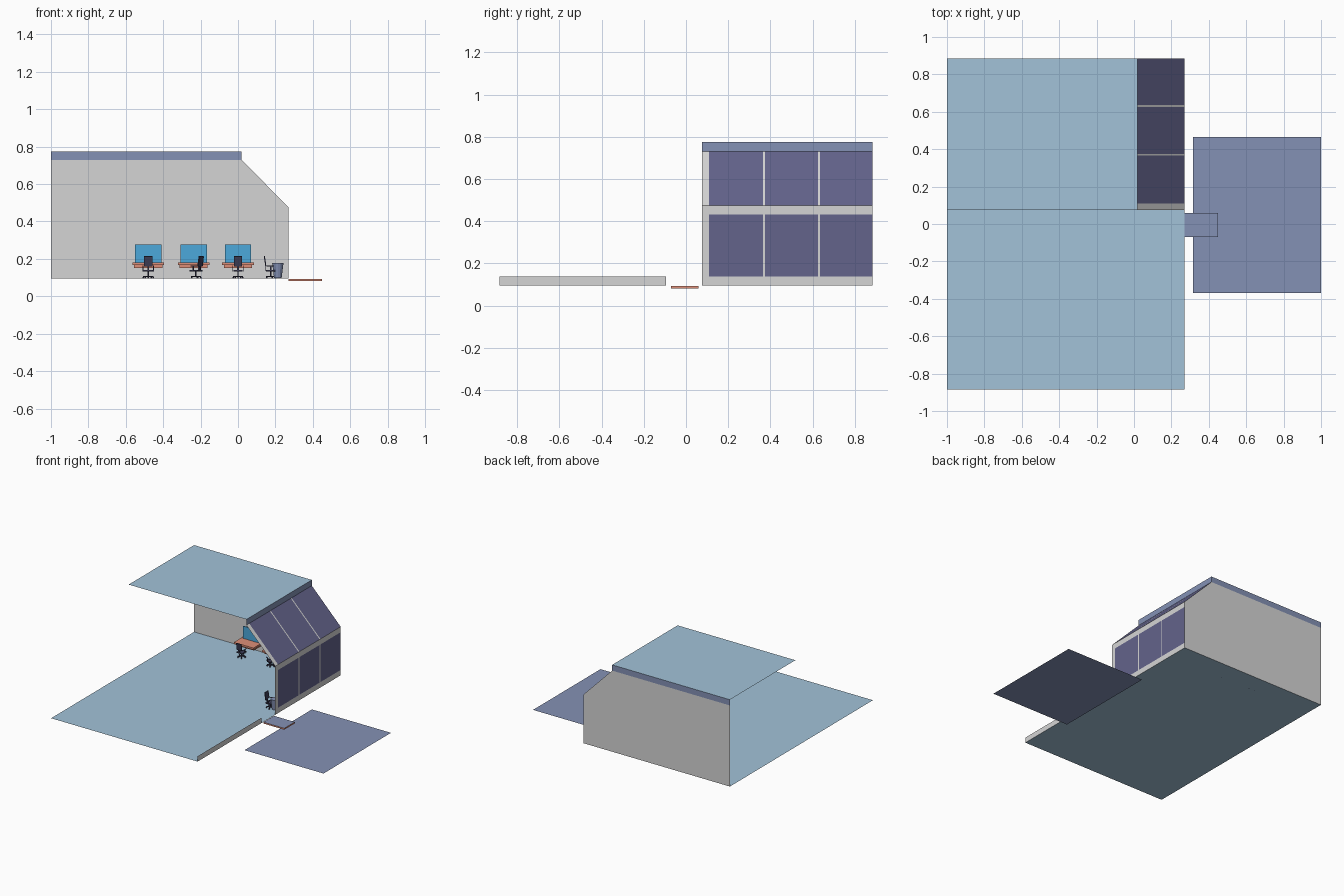
import bpy, bmesh, math
from mathutils import Matrix, Vector

if "Cube" in bpy.data.objects:
    bpy.data.objects.remove(bpy.data.objects["Cube"])


def mat(name, r, g, b):
    m = bpy.data.materials.new(name)
    lin = [((c / 255 + 0.055) / 1.055) ** 2.4 for c in (r, g, b)]
    m.diffuse_color = (*lin, 1)
    m.use_nodes = True
    m.node_tree.nodes["Principled BSDF"].inputs["Base Color"].default_value = m.diffuse_color
    return m


PALE = mat("pale_blue", 162, 194, 216)
SLATE = mat("slate_blue", 132, 145, 181)
GREY = mat("light_grey", 213, 213, 213)
GLASS = mat("tinted_glass", 99, 99, 139)
CORAL = mat("coral_wood", 222, 143, 120)
SKY = mat("screen_blue", 76, 169, 219)
DARK = mat("dark_navy", 62, 62, 88)


def finish(bm, name, mats):
    me = bpy.data.meshes.new(name)
    bm.to_mesh(me)
    bm.free()
    for m in mats:
        me.materials.append(m)
    ob = bpy.data.objects.new(name, me)
    bpy.context.collection.objects.link(ob)
    return ob


def sheet(name, pts, m):
    bm = bmesh.new()
    bm.faces.new([bm.verts.new(p) for p in pts])
    return finish(bm, name, [m])


def flat(name, x0, x1, y0, y1, z, m):
    return sheet(name, [(x0, y0, z), (x1, y0, z), (x1, y1, z), (x0, y1, z)], m)


def add_box(bm, c, s, rot=None):
    M = Matrix.Translation(c) @ (rot or Matrix()) @ Matrix.Diagonal((*s, 1))
    return bmesh.ops.create_cube(bm, size=1, matrix=M)["verts"]


def add_cyl(bm, c, r1, r2, h, n=12):
    bmesh.ops.create_cone(bm, cap_ends=True, segments=n, radius1=r1, radius2=r2,
                          depth=h, matrix=Matrix.Translation(c))


L, E, R = -1.0, 0.02, 0.27            # left end, roof edge, right wall
F, B = 0.075, 0.885                   # front and back of the room
Z0, ZS, ZW, ZR = 0.095, 0.475, 0.73, 0.775

# ground slab, terrace floor and roof
flat("ground_patch", 0.315, 1.0, -0.37, 0.465, 0.0, SLATE)
flat("floor", L, R, -0.885, B, Z0, PALE)
flat("roof", L, E, F, B, ZR, PALE)

# back wall with sloped corner, and the roof fascia
sheet("back_wall", [(R, B, Z0), (L, B, Z0), (L, B, ZW), (E, B, ZW), (R, B, ZS)], GREY)
sheet("fascia_back", [(E, B, ZW), (L, B, ZW), (L, B, ZR), (E, B, ZR)], SLATE)
sheet("fascia_right", [(E, F, ZW), (E, B, ZW), (E, B, ZR), (E, F, ZR)], SLATE)

# low kerb along the right edge of the terrace
sheet("kerb", [(R, -0.885, Z0), (R, -0.095, Z0), (R, -0.095, 0.137), (R, -0.885, 0.137)], GREY)

# glazed right wall: grid of frame strips and panes
ys = [F, 0.11, 0.365, 0.375, 0.625, 0.635, B]
prof = [(R, Z0), (R, 0.137), (R, 0.432), (R, ZS), (E, ZW)]
bm = bmesh.new()
grid = [[bm.verts.new((x, y, z)) for y in ys] for x, z in prof]
for i in range(len(prof) - 1):
    for j in range(len(ys) - 1):
        f = bm.faces.new((grid[i][j], grid[i][j + 1], grid[i + 1][j + 1], grid[i + 1][j]))
        f.material_index = 1 if j % 2 == 1 and i % 2 == 1 else 0
finish(bm, "window_wall", [GREY, GLASS])

# entrance step: coral edges, slate top
bm = bmesh.new()
add_box(bm, (0.36, -0.005, 0.087), (0.18, 0.13, 0.011))
bm.normal_update()
for f in bm.faces:
    f.material_index = 1 if f.normal.z > 0.5 else 0
finish(bm, "entrance_step", [CORAL, SLATE])


def desk(n, x):
    bm = bmesh.new()
    add_box(bm, (x, 0.81, 0.173), (0.17, 0.11, 0.014))
    add_box(bm, (x, 0.82, 0.158), (0.15, 0.09, 0.016))
    finish(bm, f"desk_top_{n}", [CORAL])
    bm = bmesh.new()
    add_box(bm, (x, 0.85, 0.228), (0.14, 0.006, 0.096))
    finish(bm, f"desk_screen_{n}", [SKY])


def chair(n, x, y, turn):
    # built facing +y, backrest towards -y
    bm = bmesh.new()
    for k in range(5):
        a = k * math.tau / 5 + math.pi / 2
        add_box(bm, (0.014 * math.cos(a), 0.014 * math.sin(a), 0.01),
                (0.028, 0.006, 0.006), Matrix.Rotation(a, 4, "Z"))
        add_cyl(bm, (0.027 * math.cos(a), 0.027 * math.sin(a), 0.004), 0.004, 0.004, 0.008, 8)
    add_cyl(bm, (0, 0, 0.024), 0.004, 0.004, 0.03, 8)
    add_box(bm, (0, 0, 0.041), (0.05, 0.05, 0.009))
    add_box(bm, (0, -0.026, 0.056), (0.01, 0.004, 0.03))
    add_box(bm, (0, -0.03, 0.092), (0.044, 0.006, 0.055), Matrix.Rotation(0.15, 4, "X"))
    for s in (-1, 1):
        add_box(bm, (s * 0.028, -0.002, 0.068), (0.005, 0.034, 0.005))
        add_box(bm, (s * 0.028, 0, 0.052), (0.004, 0.006, 0.03))
    ob = finish(bm, f"office_chair_{n}", [DARK])
    ob.location = (x, y, Z0)
    ob.rotation_euler.z = turn


# three workplaces along the back wall
for n, (x, dx, turn) in enumerate([(-0.48, 0, 0), (-0.237, 0.012, 1.0), (0.0, 0, 0)], 1):
    desk(n, x)
    chair(n, x + dx, 0.73, turn)

# loose chair and tapered bin by the window
chair(4, 0.175, 0.15, -math.pi / 2)
bm = bmesh.new()
add_cyl(bm, (0.213, 0.15, Z0 + 0.042), 0.02, 0.03, 0.08, 12)
bin_ob = finish(bm, "waste_bin", [SLATE])
